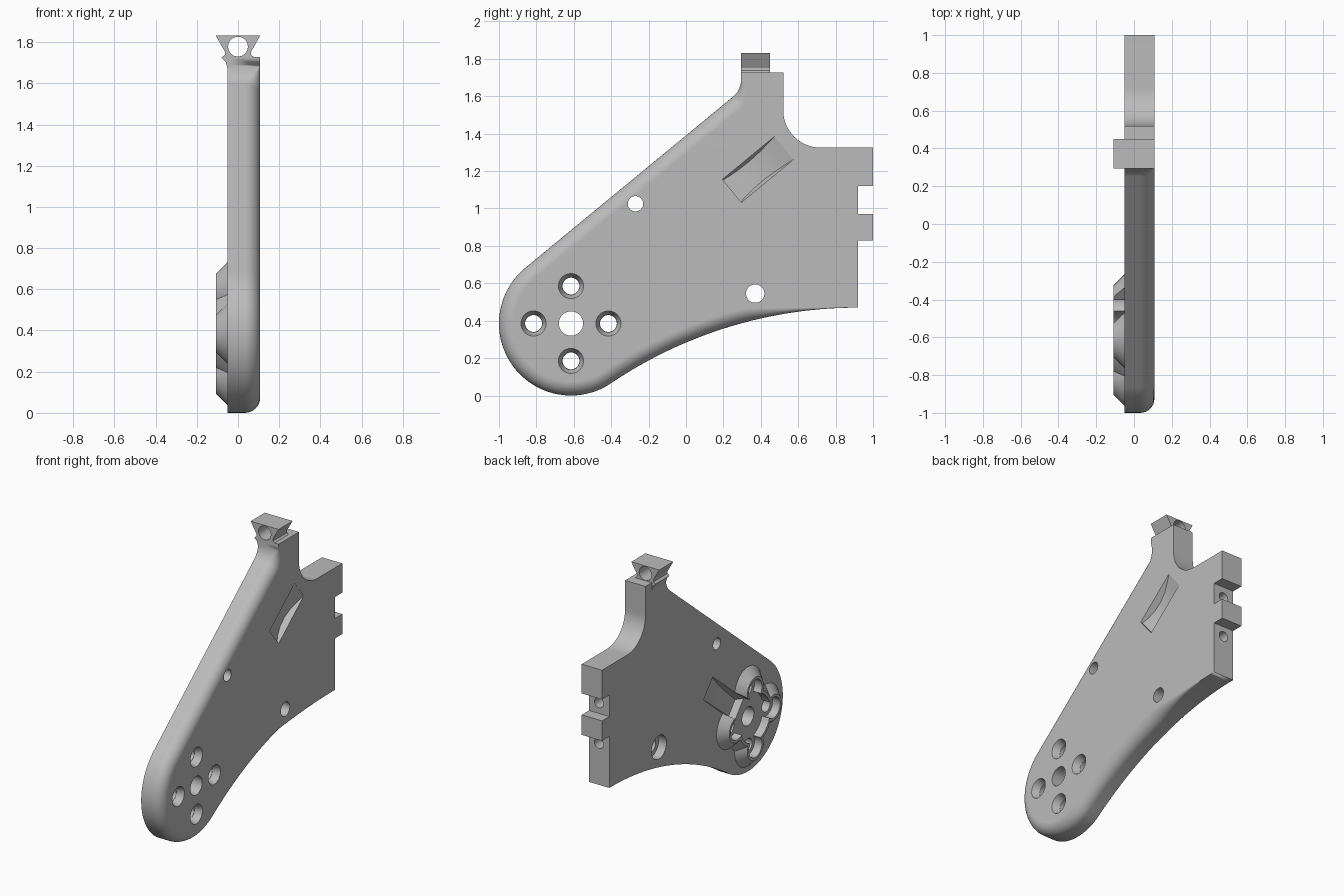
import bpy, bmesh, math
from mathutils import Vector

cube = bpy.data.objects.get("Cube")
if cube:
    bpy.data.objects.remove(cube)

grey = bpy.data.materials.new("light_grey")
grey.use_nodes = True
COLOUR = (0.5, 0.5, 0.5, 1)
grey.diffuse_color = COLOUR
grey.node_tree.nodes["Principled BSDF"].inputs["Base Color"].default_value = COLOUR

BACK, FACE = -0.05, 0.108      # the two sides of the plate in x
HUB = (-0.615, 0.385)          # hub centre in (y, z)
ALONG = Vector((0, 0.772, 0.636))   # direction of the sloping edge
ACROSS = Vector((0, -0.636, 0.772))


def loft(name, loops):
    """Solid skinned through equal-length loops, capped at both ends."""
    bm = bmesh.new()
    rows = [[bm.verts.new(p) for p in loop] for loop in loops]
    n = len(rows[0])
    for a, b in zip(rows, rows[1:]):
        for i in range(n):
            j = (i + 1) % n
            bm.faces.new((a[i], a[j], b[j], b[i]))
    bm.faces.new(rows[0][::-1])
    bm.faces.new(rows[-1])
    bmesh.ops.remove_doubles(bm, verts=bm.verts, dist=1e-5)
    bmesh.ops.recalc_face_normals(bm, faces=bm.faces)
    mesh = bpy.data.meshes.new(name)
    bm.to_mesh(mesh)
    bm.free()
    mesh.materials.append(grey)
    ob = bpy.data.objects.new(name, mesh)
    bpy.context.collection.objects.link(ob)
    return ob


def arc(cy, cz, r, a0, a1, n):
    angles = [math.radians(a0 + (a1 - a0) * i / n) for i in range(n + 1)]
    return [(cy + r * math.cos(a), cz + r * math.sin(a)) for a in angles]


def round_x(centre, x0, x1, r0, r1=None):
    """Cylinder or cone along x."""
    ends = ((x0, r0), (x1, r0 if r1 is None else r1))
    return loft("round", [[(x, y, z) for y, z in arc(*centre, r, 0, 360, 40)[:-1]]
                          for x, r in ends])


def round_y(x, z, y0, y1, r):
    ring = arc(x, z, r, 0, 360, 32)[:-1]
    return loft("round", [[(a, y, b) for a, b in ring] for y in (y0, y1)])


def combine(ob, tools, operation):
    for tool in tools:
        mod = ob.modifiers.new("cut", 'BOOLEAN')
        mod.operation, mod.solver, mod.object = operation, 'EXACT', tool
        bpy.context.view_layer.objects.active = ob
        bpy.ops.object.modifier_apply(modifier=mod.name)


def scoop(surface, side, sections):
    """Shallow cable recess along the sloping direction; sections are (distance, depth)."""
    loops = []
    for t, depth in sections:
        mid = Vector((0, *HUB)) + ALONG * t
        half = 0.08
        low = half - 0.4 * depth
        loops.append([mid + ACROSS * s + Vector((x, 0, 0)) for s, x in (
            (-half, surface + side * 0.08), (half, surface + side * 0.08),
            (half, surface), (low, surface - side * depth),
            (-low, surface - side * depth), (-half, surface))])
    return loft("scoop", loops)


# Plate outline as (y, z, edge rounding)
ROUND = 0.075
outline = [(y, z, min(ROUND, max(0, 0.47 - z)))
           for y, z in arc(0.92, -1.89, 2.36, 124, 90, 32)]
outline += [(y, z, 0) for y, z in (
    (0.92, 0.83), (1, 0.83), (1, 0.97), (0.92, 0.97), (0.92, 1.12), (1, 1.12), (1, 1.325))]
outline += [(y, z, 0) for y, z in arc(0.72, 1.525, 0.2, 270, 180, 14)]
outline += [(0.52, 1.728, 0), (0.295, 1.728, 0)]
outline += [(y, z, ROUND * i / 8)
            for i, (y, z) in enumerate(arc(0.175, 1.69, 0.12, 0, -50.5, 8))]
outline += [(y, z, ROUND) for y, z in arc(*HUB, 0.385, 129.5, 304, 48)[:-1]]


def inward(i):
    y0, z0, _ = outline[i - 1]
    y1, z1, _ = outline[(i + 1) % len(outline)]
    return Vector((0, z0 - z1, y1 - y0)).normalized()


# Plate with a rounded edge on the face side
STEPS = 8
loops = [[(BACK, y, z) for y, z, r in outline]]
for k in range(STEPS + 1):
    a = math.pi / 2 * k / STEPS
    loops.append([Vector((FACE - r * (1 - math.sin(a)), y, z))
                  + inward(i) * r * (1 - math.cos(a))
                  for i, (y, z, r) in enumerate(outline)])
plate = loft("plate", loops)

# Clover-shaped mounting boss on the back of the hub
screws = [(HUB[0] + 0.2 * a, HUB[1] + 0.2 * b) for a, b in ((1, 0), (0, 1), (-1, 0), (0, -1))]
boss = round_x(HUB, -0.108, BACK, 0.185, 0.24)
boss.name = "mounting_boss"
lobes = [round_x(c, -0.108, BACK, 0.09, 0.148) for c in screws]
combine(boss, lobes, 'UNION')
recesses = [round_x(c, -0.15, 0, 0.072) for c in screws] + [round_x(HUB, -0.15, 0, 0.165)]

# Dovetail clamp on top of the neck
profile = [(0.108, 1.832), (-0.108, 1.832), (-0.063, 1.752), (-0.064, 1.738), (-0.08, 1.725),
           (-0.06, 1.705), (-0.05, 1.67), (0.05, 1.67), (0.05, 1.72), (0.08, 1.725),
           (0.064, 1.738), (0.063, 1.752)]
clamp = loft("dovetail_clamp", [[(x, y, z) for x, z in profile] for y in (0.295, 0.45)])
clamp_hole = [round_y(0, 1.778, 0.2, 0.6, 0.048)]

# Holes through the plate
holes = [round_x(HUB, -0.2, 0.2, 0.065)]
for c in screws:
    holes += [round_x(c, -0.2, 0.2, 0.045), round_x(c, 0.06, FACE + 0.002, 0.047, 0.068)]
holes += [round_x((-0.27, 1.025), -0.2, 0.2, 0.041),
          round_x((0.37, 0.545), -0.2, 0.2, 0.049),
          round_x((0.37, 0.545), -0.2, 0.01, 0.082)]

# Screw holes in the tail end
holes += [round_y(0.03, z, 0.7, 0.95, 0.035) for z in (1.045, 0.76)]

# Cable recesses on both sides
face_scoop = scoop(FACE, 1, [(1.115, 0.012), (1.16, 0.028), (1.22, 0.04), (1.29, 0.043),
                             (1.36, 0.034), (1.42, 0.018), (1.475, 0.001)])
back_scoop = scoop(BACK, -1, [(0.13, 0.055), (0.3, 0.045), (0.45, 0.026), (0.57, 0.008)])

combine(plate, holes + [face_scoop, back_scoop], 'DIFFERENCE')
combine(boss, recesses + [back_scoop], 'DIFFERENCE')
combine(clamp, clamp_hole, 'DIFFERENCE')
for tool in lobes + recesses + clamp_hole + holes + [face_scoop, back_scoop]:
    bpy.data.objects.remove(tool)

# Smooth curved surfaces, keep crisp edges
for ob in (plate, boss, clamp):
    bpy.ops.object.select_all(action='DESELECT')
    ob.select_set(True)
    bpy.context.view_layer.objects.active = ob
    bpy.ops.object.shade_smooth_by_angle(angle=math.radians(25))
    weighted = ob.modifiers.new("weighted_normals", 'WEIGHTED_NORMAL')
    weighted.keep_sharp = True
